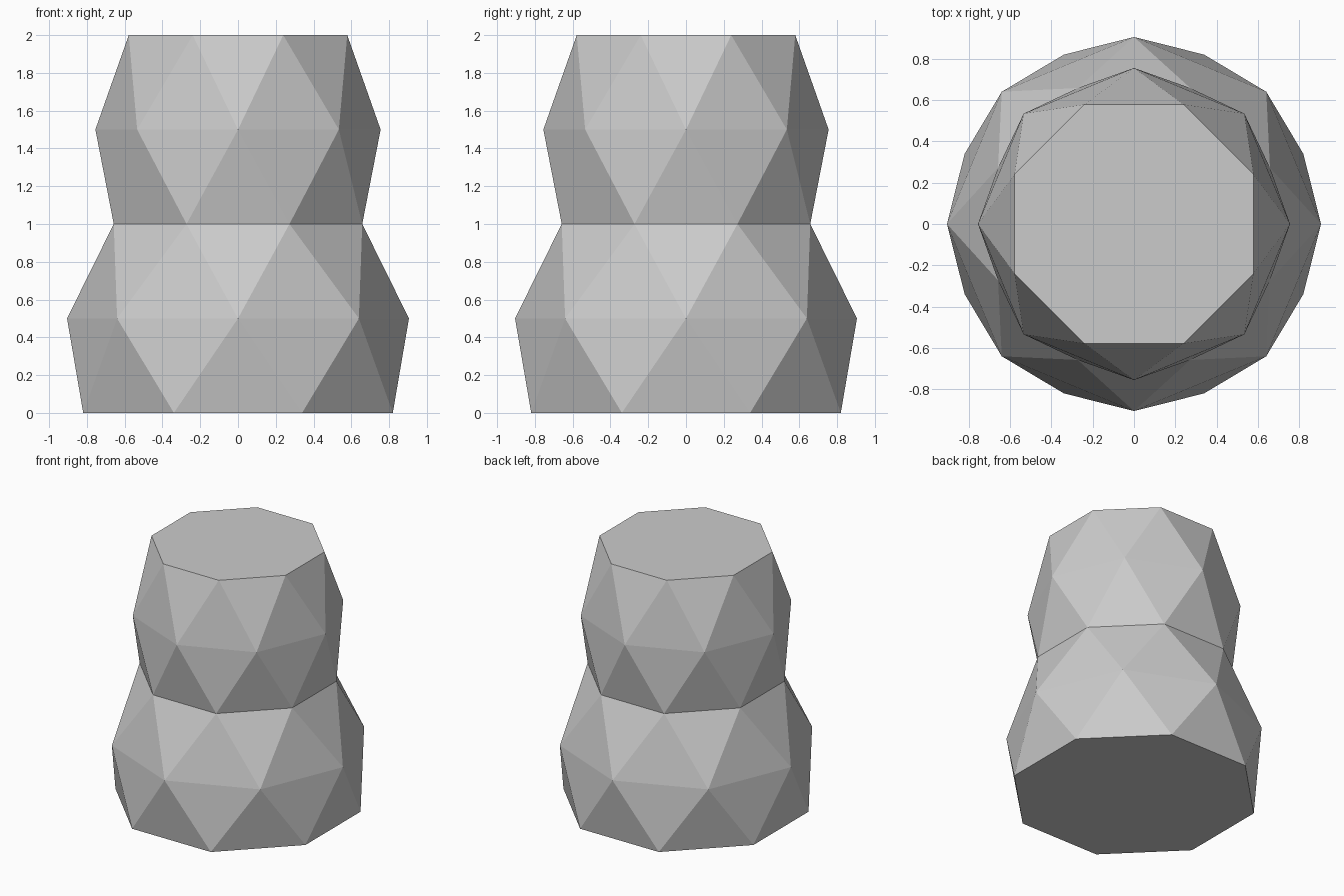
import bpy, bmesh
from math import cos, sin, pi

if "Cube" in bpy.data.objects:
    bpy.data.objects.remove(bpy.data.objects["Cube"])

SIDES = 8
# Ring profile: height, radius, twist in half steps
RINGS = [(0.0, 0.887, 0.5), (0.5, 0.905, 0.0), (1.0, 0.712, 0.5),
         (1.5, 0.755, 0.0), (2.0, 0.626, 0.5)]


def add_ring(bm, z, radius, twist):
    step = 2 * pi / SIDES
    return [bm.verts.new((radius * cos((i + twist) * step),
                          radius * sin((i + twist) * step), z))
            for i in range(SIDES)]


bm = bmesh.new()
rings = [add_ring(bm, *r) for r in RINGS]

# Triangle bands between neighbouring twisted octagons
for (lo, hi), (_, _, twist) in zip(zip(rings, rings[1:]), RINGS):
    for i in range(SIDES):
        j = (i + 1) % SIDES
        if twist:  # upper corner j sits between lower corners i and j
            bm.faces.new((lo[i], lo[j], hi[j]))
            bm.faces.new((lo[i], hi[j], hi[i]))
        else:      # upper corner i sits between lower corners i and j
            bm.faces.new((lo[i], lo[j], hi[i]))
            bm.faces.new((lo[j], hi[j], hi[i]))

# Flat octagonal base and top
bm.faces.new(rings[0][::-1])
bm.faces.new(rings[-1])
bmesh.ops.recalc_face_normals(bm, faces=bm.faces)

mesh = bpy.data.meshes.new("faceted_column")
bm.to_mesh(mesh)
bm.free()
column = bpy.data.objects.new("faceted_column", mesh)
bpy.context.collection.objects.link(column)
